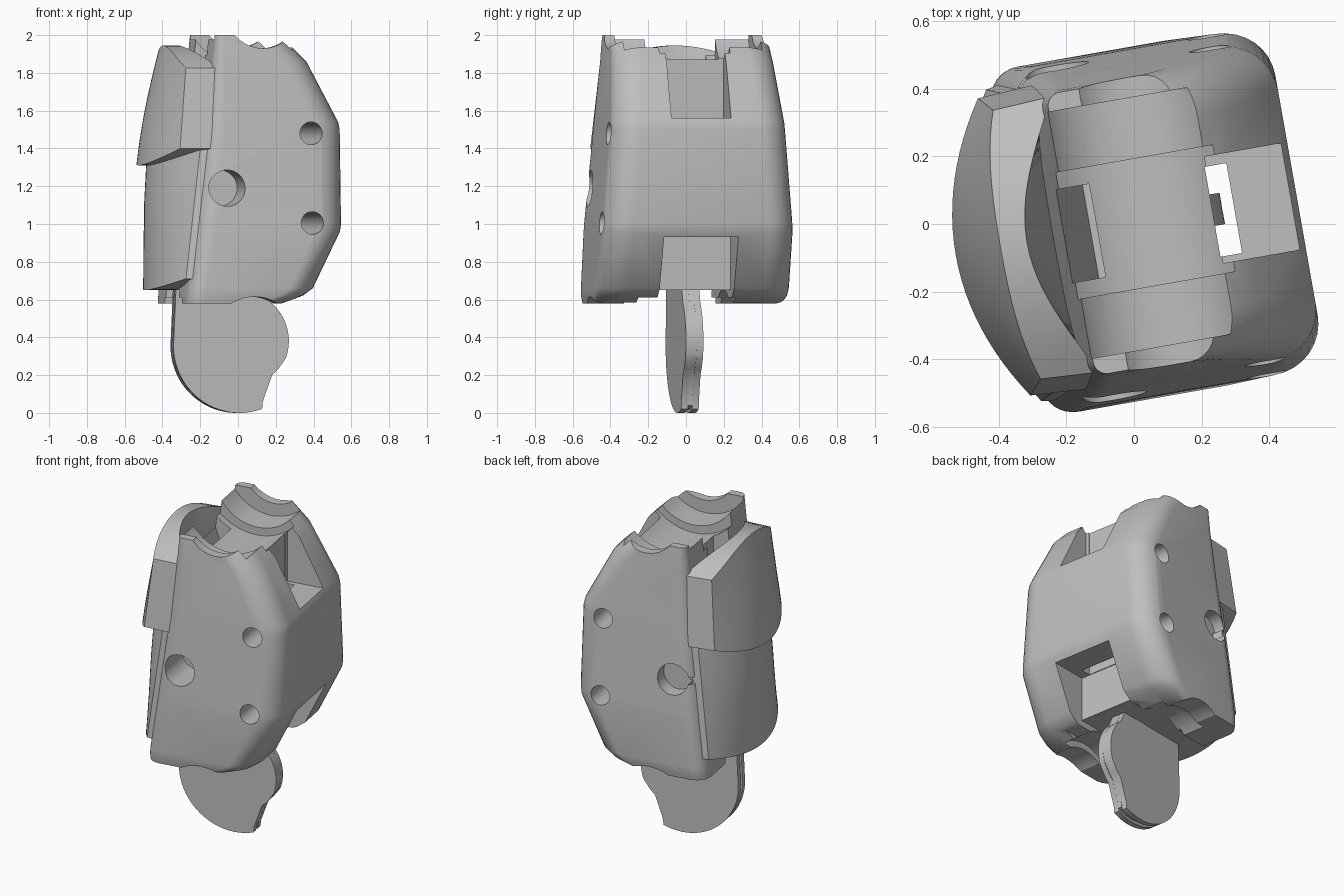
import bpy, bmesh, math
from mathutils import Matrix

if "Cube" in bpy.data.objects:
    bpy.data.objects.remove(bpy.data.objects["Cube"], do_unlink=True)

TURN = Matrix.Rotation(math.radians(10), 4, 'Z')   # whole model is turned a little

grey = bpy.data.materials.new("plain grey")
grey.use_nodes = True
colour = (0.52, 0.52, 0.52, 1)
grey.diffuse_color = colour
grey.node_tree.nodes["Principled BSDF"].inputs["Base Color"].default_value = colour


def make(name, bm):
    bmesh.ops.recalc_face_normals(bm, faces=bm.faces)
    bm.transform(TURN)
    mesh = bpy.data.meshes.new(name)
    bm.to_mesh(mesh)
    bm.free()
    mesh.materials.append(grey)
    obj = bpy.data.objects.new(name, mesh)
    bpy.context.collection.objects.link(obj)
    return obj


def loft(name, rings):
    """Skin a stack of closed rings and cap both ends."""
    bm = bmesh.new()
    loops = [[bm.verts.new(p) for p in ring] for ring in rings]
    n = len(loops[0])
    for a, b in zip(loops, loops[1:]):
        for i in range(n):
            j = (i + 1) % n
            bm.faces.new((a[i], a[j], b[j], b[i]))
    caps = [bm.faces.new(loops[0]), bm.faces.new(loops[-1])]
    bmesh.ops.triangulate(bm, faces=caps)
    return make(name, bm)


def box(x0, x1, y0, y1, z0, z1, lean=0):
    """Box whose low x side can lean outwards towards the top."""
    return loft("cutter", [[(a, y0, z), (x1, y0, z), (x1, y1, z), (a, y1, z)]
                           for a, z in ((x0, z0), (x0 - lean, z1))])


def rod(x, z, r, y0, y1, n=48):
    ring = [(x + r * math.cos(i * math.tau / n), z + r * math.sin(i * math.tau / n))
            for i in range(n)]
    return loft("cutter", [[(a, y, b) for a, b in ring] for y in (y0, y1)])


def rounded(z, x0, x1, h, r0, r1, n=8):
    """Rounded rectangle, with separate radii for its two x ends."""
    ring = []
    corners = ((x1 - r1, h - r1, r1), (x0 + r0, h - r0, r0),
               (x0 + r0, r0 - h, r0), (x1 - r1, r1 - h, r1))
    for q, (cx, cy, r) in enumerate(corners):
        for k in range(n + 1):
            a = (q + k / n) * math.pi / 2
            ring.append((cx + r * math.cos(a), cy + r * math.sin(a), z))
    return ring


def cut(obj, cutters):
    for c in cutters:
        c.hide_render = True
        m = obj.modifiers.new("cut", 'BOOLEAN')
        m.operation, m.solver, m.object = 'DIFFERENCE', 'EXACT', c
    bpy.context.view_layer.update()
    deps = bpy.context.evaluated_depsgraph_get()
    mesh = bpy.data.meshes.new_from_object(obj.evaluated_get(deps))
    obj.modifiers.clear()
    obj.data = mesh
    for c in cutters:
        bpy.data.objects.remove(c, do_unlink=True)


# Main housing: height, rear edge, front edge, half width, rear corner radius
levels = [(0.58, -0.355, 0.17, 0.508, 0.09), (0.62, -0.352, 0.28, 0.517, 0.09),
          (0.66, -0.348, 0.335, 0.518, 0.09), (0.96, -0.31, 0.482, 0.512, 0.1),
          (1.0, -0.305, 0.488, 0.51, 0.1), (1.5, -0.247, 0.488, 0.47, 0.09),
          (1.54, -0.243, 0.48, 0.467, 0.09), (1.86, -0.205, 0.315, 0.435, 0.06),
          (1.96, -0.195, 0.215, 0.428, 0.05), (2.0, -0.19, 0.16, 0.422, 0.04)]
housing = loft("housing", [rounded(z, a, b, h, r, 0.15) for z, a, b, h, r in levels])

cutters = [
    # stepped hinge trough at the top
    rod(0.06, 2.13, 0.2, -1, 1), rod(0.04, 2.13, 0.28, -0.37, 0.37),
    rod(0.03, 2.13, 0.33, -0.19, 0.19),
    # stepped hinge clearance at the bottom
    rod(0, 0.38, 0.235, -1, 1), rod(0, 0.38, 0.275, -0.37, 0.37),
    box(-1, 1, -0.3, 0.22, 0.3, 0.61), box(-1, 1, -0.2, 0.2, 0.3, 0.65),
    # cable slots, channel and sloping pocket
    box(0.24, 1, -0.16, 0.16, 1.56, 3), box(0.23, 1, -0.2, 0.2, 0.3, 0.93),
    box(0.235, 0.3, -0.14, 0.13, 0.3, 3),
    box(-1, -0.12, -0.14, 0.14, 1.9, 3), box(-0.13, -0.11, -0.14, 0.14, 1.6, 1.91, 0.11),
    # pin holes, blind pivot holes and the small notch beside one of them
    rod(0.31, 1.48, 0.06, -1, 1, 32), rod(0.31, 1.005, 0.06, -1, 1, 32),
    rod(-0.145, 1.19, 0.096, -1, -0.25), rod(-0.145, 1.19, 0.096, 0.41, 1),
    box(-0.4, -0.2, 0.41, 1, 1.17, 1.21)]
cut(housing, cutters)


def seam(z):
    return -0.205 - (1.85 - z) * 0.12


def pad(name, bottom, top, outer_mid, outer_end, inner_mid, width, steps=24, layers=10):
    """Curved shell whose top and bottom edges follow the bow."""
    rings = []
    for k in range(layers + 1):
        f = k / layers
        ring = []
        for side in (1, -1):
            for i in range(steps + 1):
                t = side * (2 * i / steps - 1)
                lo, hi = bottom(t), top(t)
                z = lo + (hi - lo) * f
                if side == 1:
                    end, mid, w = outer_end(z), outer_mid(z), width(z) - 0.01
                else:
                    end, mid, w = seam(z) + 0.03, inner_mid(z), width(z)
                ring.append((end + (mid - end) * (1 - t * t), t * w, z))
        rings.append(ring)
    return loft(name, rings)


# Fingertip pads: a lower one and a thicker one overlapping it
lower_pad = pad("lower_pad", lambda t: 0.65 + 0.06 * t * t, lambda t: 1.44,
                lambda z: -0.497 + 0.05 * max(0, z - 1.1),
                lambda z: seam(z) - 0.02, lambda z: seam(z) + 0.06,
                lambda z: 0.48 - 0.05 * (z - 0.65))
upper_pad = pad("upper_pad", lambda t: 1.31 + 0.09 * t * t,
                lambda t: 1.945 - 0.12 * t * t,
                lambda z: -0.535 + 0.11 * (z - 1.31) + 0.16 * (z - 1.31) ** 2,
                lambda z: -0.39 + 0.09 * (z - 1.4),
                lambda z: -0.32 + 0.2 * (1.94 - z),
                lambda z: 0.456 - 0.1 * (z - 1.4))


# Hinge fin: two side plates around a core set back along the rear rim
def arc(cx, cz, r, a0, a1, n):
    return [(cx + r * math.cos(math.radians(a0 + (a1 - a0) * i / n)),
             cz + r * math.sin(math.radians(a0 + (a1 - a0) * i / n)))
            for i in range(n + 1)]


outline = [(0.12, 0.7), (-0.34, 0.7), (-0.345, 0.58)]
outline += arc(0, 0.355, 0.355, 180, 290, 28)
outline += [(0.125, 0.06), (0.175, 0.2), (0.21, 0.235)]
outline += arc(0, 0.38, 0.265, -20, 50, 18)


def plate(name, y0, y1, s):
    return loft(name, [[(0.255 + (x - 0.255) * s, y, 0.45 + (z - 0.45) * s)
                        for x, z in outline] for y in (y0, y1)])


fin = [plate("fin_right_plate", -0.047, -0.012, 1),
       plate("fin_left_plate", 0.012, 0.047, 1),
       plate("fin_core", -0.012, 0.012, 0.96)]

# Smooth curved surfaces, keep crisp edges
bpy.ops.object.select_all(action='DESELECT')
for obj in [housing, lower_pad, upper_pad] + fin:
    obj.select_set(True)
    bpy.context.view_layer.objects.active = obj
bpy.ops.object.shade_smooth_by_angle(angle=math.radians(32))
